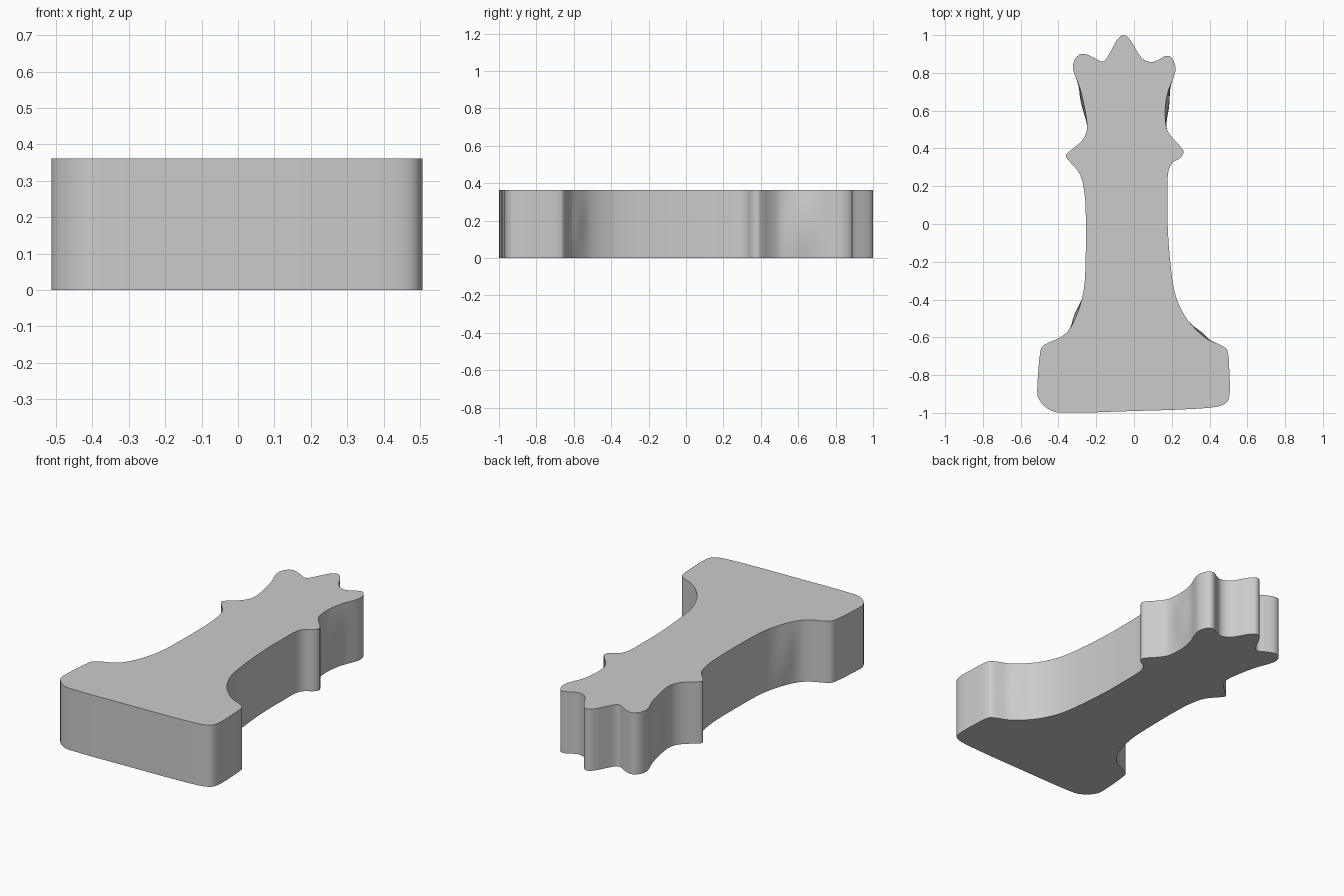
import bpy
import bmesh
import math
from mathutils import Vector

HEIGHT = 0.362
ROWS = 8      # wall divisions from bottom to top
STEPS = 4     # curve divisions between control points

default_cube = bpy.data.objects.get("Cube")
if default_cube:
    bpy.data.objects.remove(default_cube, do_unlink=True)

# Outline control points, clockwise in plan, grouped by feature
crown_tip = [(-.09, .975), (-.055, 1), (-.02, .975)]
crown_right = [(.04, .88), (.09, .857), (.13, .87), (.17, .89), (.2, .88),
               (.22, .825), (.208, .77), (.18, .7), (.165, .61), (.172, .51)]
collar_right = [(.2, .46), (.25, .405), (.262, .38), (.245, .35),
                (.205, .325), (.182, .28)]
stem_right = [(.178, .16), (.178, 0), (.19, -.18), (.215, -.36),
              (.257, -.465), (.31, -.54), (.39, -.61)]
base = [(.468, -.645), (.495, -.67), (.505, -.79), (.506, -.9), (.49, -.945),
        (.44, -.967), (.29, -.98), (0, -.99), (-.4, -.998), (-.46, -.975),
        (-.505, -.925), (-.512, -.87), (-.495, -.67), (-.475, -.64)]
stem_left = [(-.39, -.6), (-.34, -.555), (-.295, -.46), (-.265, -.34),
             (-.256, -.18), (-.256, .08), (-.267, .195)]
collar_left = [(-.29, .27), (-.34, .33), (-.36, .36), (-.34, .385),
               (-.277, .44), (-.25, .495)]
crown_left = [(-.255, .58), (-.285, .715), (-.32, .81), (-.32, .855),
              (-.293, .895), (-.26, .9), (-.21, .88), (-.165, .86),
              (-.135, .893)]
outline = (crown_tip + crown_right + collar_right + stem_right + base
           + stem_left + collar_left + crown_left)

# Hollows whose wall swells slightly at mid height: side, centre y, reach, depth
swells = [(1, .63, .14, .02), (-1, .64, .14, .014),
          (-1, -.48, .09, .014), (1, -.58, .06, .016)]


def smooth_loop(points):
    """Return a closed smooth curve running through all the points."""
    points = [Vector(p) for p in points]
    count = len(points)
    curve = []
    for i in range(count):
        before, start, end, after = (points[(i + k) % count] for k in (-1, 0, 1, 2))
        # Tangents limited by the segment length so tight corners do not overshoot
        length = (end - start).length
        leave = (end - before).normalized() * length
        arrive = (after - start).normalized() * length
        for step in range(STEPS):
            t = step / STEPS
            blend = t * t * (3 - 2 * t)
            curve.append(start * (1 - blend) + end * blend
                         + leave * (t * (1 - t) ** 2) - arrive * (t * t * (1 - t)))
    return curve


def swell_at(point):
    """Return the sideways swelling of the wall at an outline point."""
    for side, centre, reach, depth in swells:
        offset = abs(point.y - centre) / reach
        if side * point.x > 0 and offset < 1:
            return side * depth * math.cos(offset * math.pi / 2) ** 2
    return 0


# One flat-cut piece: stacked outline rings, joined by walls and capped
curve = smooth_loop(outline)
curve.reverse()
bm = bmesh.new()
rings = []
for row in range(ROWS + 1):
    level = row / ROWS
    bulge = math.sin(math.pi * level)
    rings.append([bm.verts.new((p.x + swell_at(p) * bulge, p.y, HEIGHT * level))
                  for p in curve])
for lower, upper in zip(rings, rings[1:]):
    for i in range(len(curve)):
        j = (i + 1) % len(curve)
        bm.faces.new((lower[i], lower[j], upper[j], upper[i]))
bm.faces.new(rings[-1])
bm.faces.new(list(reversed(rings[0])))
bmesh.ops.recalc_face_normals(bm, faces=bm.faces)

mesh = bpy.data.meshes.new("chess_queen_body")
bm.to_mesh(mesh)
bm.free()
body = bpy.data.objects.new("chess_queen_body", mesh)
bpy.context.collection.objects.link(body)

# Single plain grey
grey = bpy.data.materials.new("light_grey")
grey.use_nodes = True
colour = (.6, .6, .6, 1)
grey.diffuse_color = colour
grey.node_tree.nodes["Principled BSDF"].inputs["Base Color"].default_value = colour
mesh.materials.append(grey)

# Smooth walls with crisp rims
bpy.ops.object.select_all(action="DESELECT")
body.select_set(True)
bpy.context.view_layer.objects.active = body
bpy.ops.object.shade_smooth_by_angle(angle=math.radians(40))
